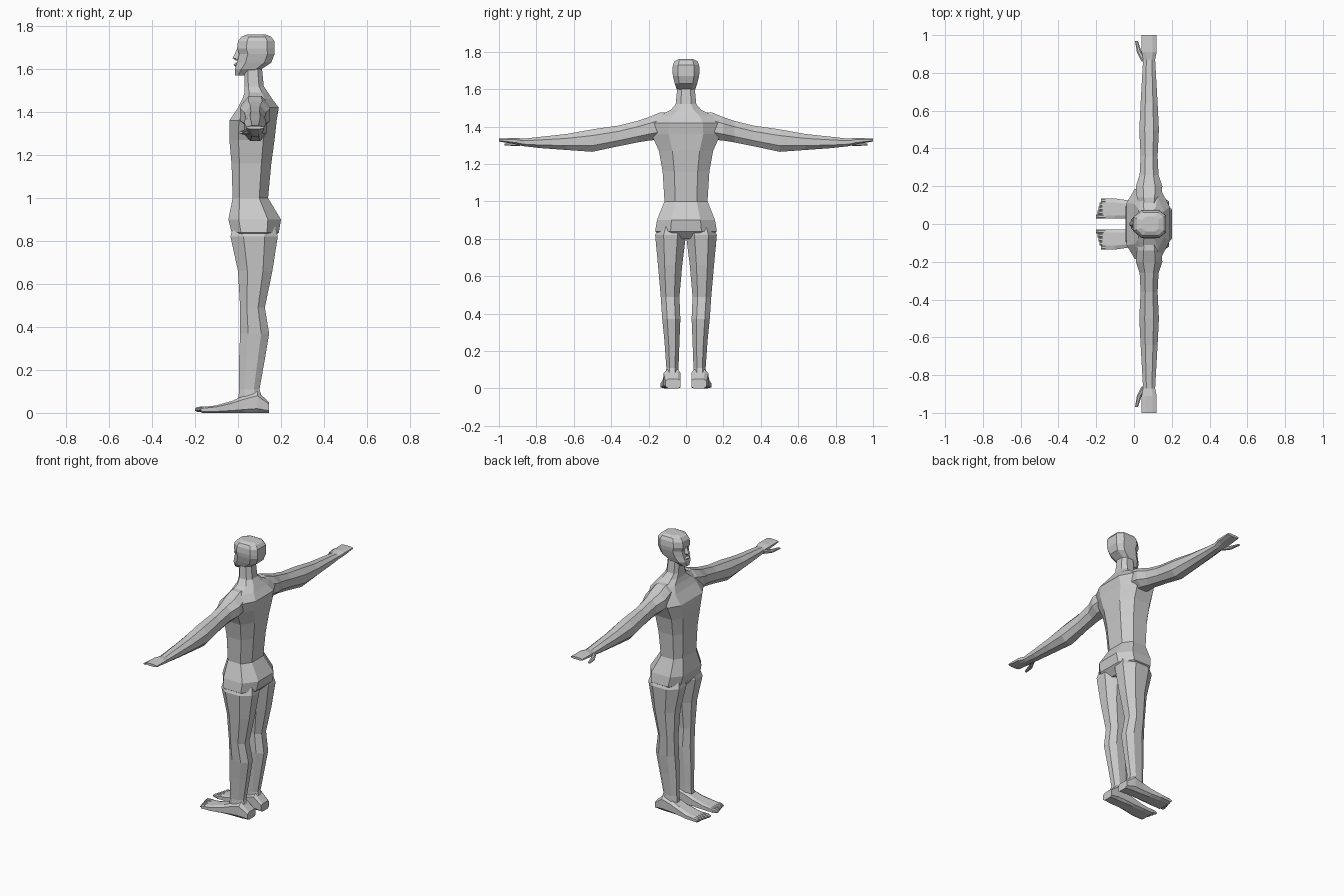
import bpy
import bmesh

default_cube = bpy.data.objects.get("Cube")
if default_cube:
    bpy.data.objects.remove(default_cube, do_unlink=True)

# One plain grey covers the whole figure
grey = bpy.data.materials.new("plain grey")
grey.use_nodes = True
grey_colour = (.6, .6, .6, 1)
grey.diffuse_color = grey_colour
shader = grey.node_tree.nodes["Principled BSDF"]
shader.inputs["Base Color"].default_value = grey_colour
shader.inputs["Roughness"].default_value = .8


def octagon(low_flat, high_flat):
    """Unit eight-sided outline whose low and high sides differ in width."""
    half = [(-1, low_flat), (-low_flat, 1), (high_flat, 1), (1, high_flat)]
    return half + [(u, -v) for u, v in reversed(half)]


def loft(name, axis, sections, flats=(.45, .45), mirrored=False):
    """Skin octagonal sections along an axis.

    Each section is (position, low a, high a, low b, high b), where a and b
    are the two remaining axes in alphabetical order.
    """
    bm = bmesh.new()
    rings = []
    for position, a_low, a_high, b_low, b_high in sections:
        ring = []
        for u, v in octagon(*flats):
            point = [(a_low + a_high + u * (a_high - a_low)) / 2,
                     (b_low + b_high + v * (b_high - b_low)) / 2]
            point.insert("xyz".index(axis), position)
            ring.append(bm.verts.new(point))
        rings.append(ring)

    # Side walls between neighbouring rings, then both end caps
    for lower, upper in zip(rings, rings[1:]):
        for i in range(len(lower)):
            bm.faces.new((lower[i - 1], lower[i], upper[i], upper[i - 1]))
    bm.faces.new(rings[0])
    bm.faces.new(rings[-1])
    bmesh.ops.recalc_face_normals(bm, faces=bm.faces)

    mesh = bpy.data.meshes.new(name)
    bm.to_mesh(mesh)
    bm.free()
    mesh.materials.append(grey)
    part = bpy.data.objects.new(name, mesh)
    bpy.context.collection.objects.link(part)
    if mirrored:
        mirror = part.modifiers.new("other side", "MIRROR")
        mirror.use_axis = (False, True, False)
        mirror.use_mirror_merge = False


def symmetric(rows):
    """Expand (height, front, back, half width) rows into full sections."""
    return [(z, front, back, -half, half) for z, front, back, half in rows]


# Torso and neck, from the crotch up into the skull
loft("torso", "z", symmetric([
    (.8, 0, .15, .1),
    (.84, -.03, .19, .165),
    (.9, -.045, .2, .155),
    (1, -.025, .14, .115),
    (1.16, -.03, .155, .125),
    (1.27, -.04, .17, .145),
    (1.36, -.04, .18, .185),
    (1.42, 0, .19, .18),
    (1.46, .02, .16, .14),
    (1.49, .03, .14, .08),
    (1.52, .03, .12, .055),
    (1.62, .03, .11, .045),
]), flats=(.6, .5))

# Head, from the chin to the crown
loft("head", "z", symmetric([
    (1.57, -.015, .05, .025),
    (1.6, -.015, .11, .05),
    (1.63, -.005, .155, .06),
    (1.67, .005, .17, .07),
    (1.695, -.005, .17, .073),
    (1.73, 0, .17, .07),
    (1.75, .015, .155, .06),
    (1.76, .04, .13, .04),
]), flats=(.5, .6))


def face_wedge(name, rows):
    """Small ridge rooted in the face, from (height, front, half width)."""
    root = .02
    loft(name, "z", symmetric([(z, front, root, half)
                               for z, front, half in rows]))


# Face details
face_wedge("nose", [(1.64, -.01, .01), (1.65, -.025, .014),
                    (1.69, -.006, .007)])
face_wedge("lips", [(1.61, -.012, .014), (1.62, -.02, .022),
                    (1.63, -.012, .012)])

# Arms with flat mitten hands: distance out, half depth, underside, top
arm_centre = .08
arm_rows = [
    (.07, .05, 1.36, 1.475),
    (.14, .065, 1.33, 1.475),
    (.2, .07, 1.325, 1.45),
    (.26, .05, 1.315, 1.43),
    (.36, .045, 1.295, 1.405),
    (.5, .052, 1.265, 1.385),
    (.64, .045, 1.275, 1.36),
    (.78, .037, 1.285, 1.345),
    (.87, .032, 1.295, 1.335),
    (.91, .04, 1.305, 1.34),
    (1, .04, 1.32, 1.335),
]
loft("arm", "y", [(y, arm_centre - depth, arm_centre + depth, bottom, top)
                  for y, depth, bottom, top in arm_rows], mirrored=True)
loft("thumb", "y", [
    (.86, .04, .07, 1.3, 1.325),
    (.91, .015, .04, 1.295, 1.315),
    (.97, .005, .02, 1.3, 1.31),
], mirrored=True)

# Legs from the hip down into the foot
loft("leg", "z", [
    (.88, -.02, .17, .01, .14),
    (.82, -.035, .185, 0, .165),
    (.66, 0, .16, .02, .15),
    (.49, .01, .125, .035, .135),
    (.37, .01, .145, .03, .127),
    (.25, .005, .125, .035, .115),
    (.11, .005, .1, .04, .105),
    (.04, 0, .12, .04, .11),
], mirrored=True)

# Feet: one wedge each on a flat sole, as length, outer edge, instep height
foot_inner = .03
foot_rows = [(-.17, .135, .026), (-.1, .135, .035), (-.03, .125, .055),
             (.03, .12, .08), (.09, .12, .1), (.145, .11, .05)]
loft("foot", "x", [(x, foot_inner, outer, 0, top)
                   for x, outer, top in foot_rows],
     flats=(.7, .6), mirrored=True)

# Toes shorten in a row from the inner edge outwards
toe_width = .021
for i, toe in enumerate(["big", "second", "middle", "fourth", "little"]):
    inner = foot_inner + toe_width * i
    outer = inner + toe_width * .95
    tip = -.2 + .006 * i
    loft(toe + "_toe", "x", [
        (tip, inner, outer, .01, .02),
        (tip + .01, inner, outer, .005, .028),
        (-.15, inner, outer, .005, .03),
    ], mirrored=True)
